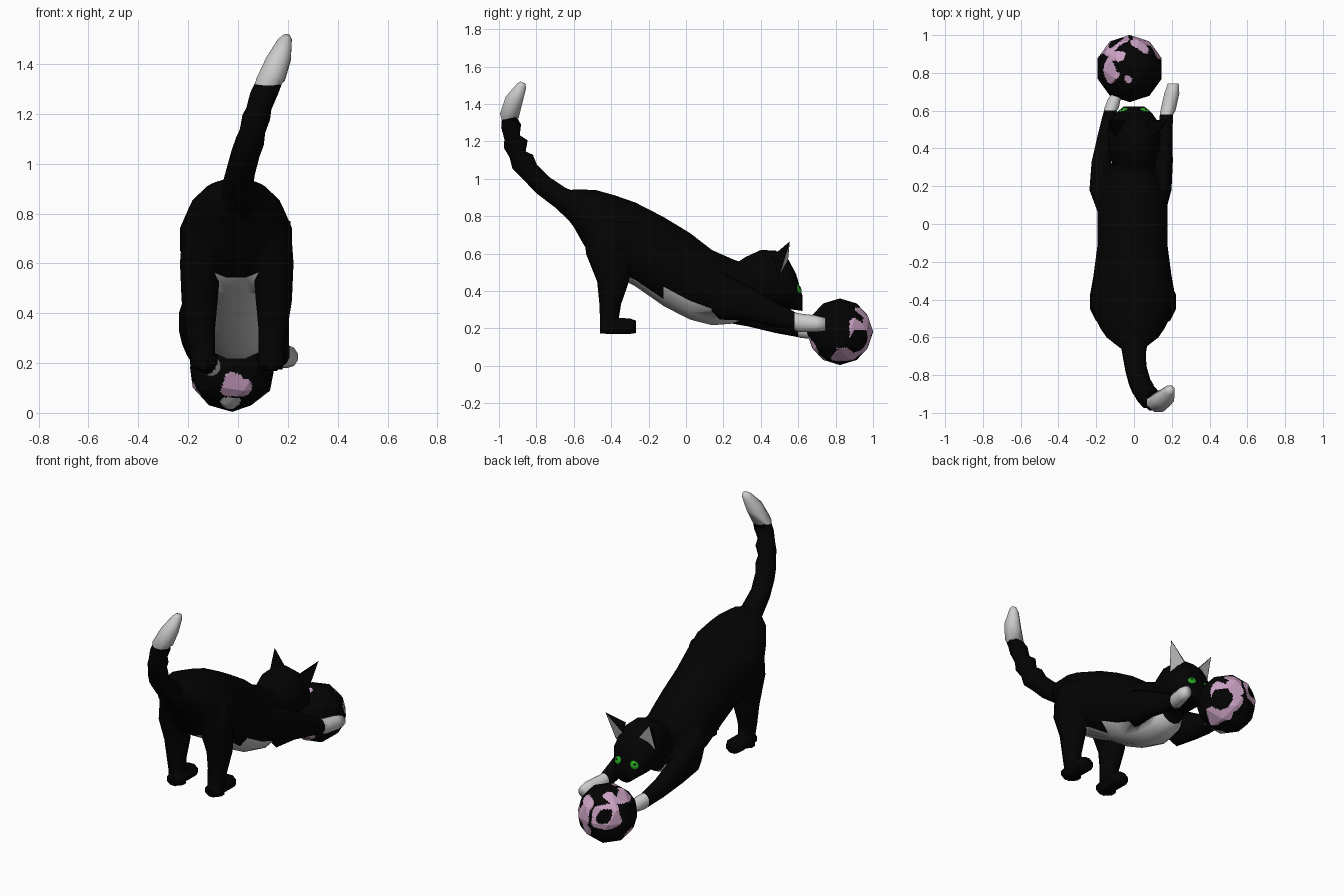
import bpy, bmesh, math
from mathutils import Vector

if "Cube" in bpy.data.objects:
    bpy.data.objects.remove(bpy.data.objects["Cube"])


def material(name, rgb):
    m = bpy.data.materials.new(name)
    m.diffuse_color = (*rgb, 1)
    m.use_nodes = True
    m.node_tree.nodes["Principled BSDF"].inputs["Base Color"].default_value = m.diffuse_color
    return m


BLACK = material("black fur", (0.001, 0.001, 0.001))
WHITE = material("white fur", (0.6, 0.6, 0.6))
GREEN = material("green eye", (0.02, 0.38, 0.015))
PINK = material("pink yarn", (0.6, 0.36, 0.55))


def finish(bm, name, mats, smooth=True):
    bmesh.ops.recalc_face_normals(bm, faces=bm.faces)
    for f in bm.faces:
        f.smooth = smooth
    me = bpy.data.meshes.new(name)
    bm.to_mesh(me)
    bm.free()
    for m in mats:
        me.materials.append(m)
    ob = bpy.data.objects.new(name, me)
    bpy.context.collection.objects.link(ob)
    return ob


def loft(name, rings, sides=10, axis=None, white_from=None, rule=None):
    """Skin rings (x, y, z, half width, half height) and cap both ends."""
    bm = bmesh.new()
    loops = []
    side = Vector((1, 0, 0))
    for i, (x, y, z, a, b) in enumerate(rings):
        p = Vector(rings[max(i - 1, 0)][:3])
        q = Vector(rings[min(i + 1, len(rings) - 1)][:3])
        t = Vector(axis) if axis else q - p
        up = side.cross(t).normalized()
        loop = []
        for k in range(sides):
            ang = 2 * math.pi * (k + 0.5) / sides
            loop.append(bm.verts.new(Vector((x, y, z)) + side * a * math.cos(ang) + up * b * math.sin(ang)))
        loops.append(loop)
    for i in range(len(loops) - 1):
        for k in range(sides):
            j = (k + 1) % sides
            f = bm.faces.new((loops[i][k], loops[i][j], loops[i + 1][j], loops[i + 1][k]))
            f.material_index = int(white_from is not None and i >= white_from)
    bm.faces.new(loops[0])
    bm.faces.new(loops[-1]).material_index = int(white_from is not None)
    if rule:
        bmesh.ops.recalc_face_normals(bm, faces=bm.faces)
        bm.normal_update()
        for f in bm.faces:
            f.material_index = int(rule(f.calc_center_median(), f.normal))
    return finish(bm, name, [BLACK, WHITE])


# Body: stations along y as (y, bottom, top, half width), belly widening forward
stations = [(-.66, .82, .93, .062), (-.60, .74, .945, .14), (-.55, .65, .945, .175), (-.48, .54, .943, .21),
            (-.38, .48, .915, .23), (-.27, .42, .877, .21), (-.12, .315, .80, .19),
            (.02, .243, .715, .19), (.14, .213, .622, .188), (.25, .222, .573, .155), (.34, .26, .54, .10)]
body = loft("cat_body", [(-.008, y, (b + t) / 2, w, (t - b) / 2) for y, b, t, w in stations],
            sides=16, axis=(0, 1, 0),
            rule=lambda c, n: n.z < -.3 and abs(c.x + .008) < .12 + .13 * (c.y + .3) and -.45 < c.y < .3)
limbs = []

# Tail with ragged fur on its inner side and a white tip
limbs.append(loft("tail", [(0, -.58, .845, .085, .09), (0, -.67, .898, .068, .064), (.01, -.765, .965, .06, .06),
                           (.03, -.838, 1.04, .06, .058), (.048, -.873, 1.09, .06, .072), (.058, -.90, 1.13, .055, .05),
                           (.073, -.91, 1.185, .06, .072), (.084, -.93, 1.222, .054, .046),
                           (.105, -.935, 1.282, .06, .058), (.122, -.945, 1.322, .058, .044),
                           (.13, -.945, 1.335, .062, .055), (.163, -.92, 1.42, .053, .052),
                           (.188, -.88, 1.495, .03, .03), (.195, -.872, 1.515, .014, .015)],
                  sides=8, white_from=9))

# Hind legs and feet
for s, label in ((-1, "left"), (1, "right")):
    limbs.append(loft("hind_leg_" + label,
                      [(s * x - .005, y, z, a, b) for x, y, z, a, b in
                       [(.13, -.40, .77, .09, .145), (.146, -.412, .60, .086, .123), (.149, -.39, .45, .076, .085),
                        (.145, -.405, .33, .06, .058), (.137, -.41, .25, .053, .05), (.135, -.41, .175, .052, .05)]],
                      sides=10, axis=(0, 0, 1)))
    limbs.append(loft("hind_foot_" + label,
                      [(s * .135 - .002, y, z, a, b) for y, z, a, b in
                       [(-.46, .206, .047, .036), (-.38, .212, .058, .047), (-.30, .212, .06, .045),
                        (-.268, .208, .044, .036)]],
                      sides=8, axis=(0, 1, 0)))

# Front legs reaching for the ball, with white paws
limbs.append(loft("front_leg_right",
                  [(.125, .065, .45, .045, .075), (.145, .18, .375, .056, .128), (.158, .33, .335, .05, .094),
                   (.165, .48, .275, .04, .067), (.172, .58, .238, .037, .05), (.18, .60, .23, .042, .05),
                   (.20, .69, .225, .042, .045), (.208, .745, .222, .03, .035)],
                  sides=10, axis=(0, 1, 0), white_from=4))
limbs.append(loft("front_leg_left",
                  [(-.15, .065, .45, .045, .075), (-.178, .18, .365, .061, .128), (-.172, .33, .305, .055, .094),
                   (-.148, .48, .24, .044, .065), (-.125, .60, .20, .036, .047), (-.118, .615, .195, .04, .047),
                   (-.105, .66, .188, .036, .042), (-.095, .69, .185, .024, .03)],
                  sides=10, axis=(0, 1, 0), white_from=4))

# Head
head = [(.25, .46, .065, .075), (.315, .46, .115, .12), (.40, .463, .141, .156), (.48, .46, .143, .156),
        (.548, .435, .126, .132), (.588, .395, .097, .097), (.622, .335, .056, .042)]
limbs.append(loft("head", [(0, y, z, a, b) for y, z, a, b in head], sides=14, axis=(0, 1, 0)))

# Merge the limbs into one skin so nothing stays hidden inside the body
bpy.context.view_layer.objects.active = body
for limb in limbs:
    mod = body.modifiers.new("merge", 'BOOLEAN')
    mod.operation = 'UNION'
    mod.solver = 'EXACT'
    mod.object = limb
    bpy.ops.object.modifier_apply(modifier=mod.name)
    bpy.data.objects.remove(limb)


# Ears: four-cornered wedges whose front face has a pale inset; the right one splays out
def ear(name, s, splay):
    bm = bmesh.new()
    inner, outer, tip, back = [bm.verts.new((s * x, y, z)) for x, y, z in
                               [(.042 + splay * .4, .545, .562), (.138 + splay * .1, .498, .48),
                                (.13 + splay, .555, .665), (.092 + splay * .2, .46, .585)]]
    front = bm.faces.new((inner, outer, tip))
    for tri in ((outer, tip, back), (inner, tip, back), (inner, outer, back)):
        bm.faces.new(tri)
    bmesh.ops.recalc_face_normals(bm, faces=bm.faces)
    bmesh.ops.inset_individual(bm, faces=[front], thickness=.008)
    front.material_index = 1
    finish(bm, name, [BLACK, WHITE], smooth=False)


# Eyes: flattened beads lying on the face, with pupils
def bead(name, pos, direction, radius, depth, mat):
    bm = bmesh.new()
    bmesh.ops.create_uvsphere(bm, u_segments=12, v_segments=6, radius=1)
    ob = finish(bm, name, [mat])
    ob.location = pos
    ob.scale = (radius, radius, depth)
    ob.rotation_euler = Vector(direction).to_track_quat('Z', 'Y').to_euler()


for s, label, splay in ((-1, "left", 0), (1, "right", .05)):
    ear("ear_" + label, s, splay)
    d = Vector((s * .45, .8, .4)).normalized()
    p = Vector((s * .058, .597, .412))
    bead("eye_" + label, p, d, .03, .014, GREEN)
    bead("pupil_" + label, p + d * .012, d, .007, .004, BLACK)

# Ball: faceted sphere, each facet subdivided flat so the patches can curve
blobs = [(-.58, -.25, .78, .26), (-.62, .05, .78, .26), (-.42, .38, .82, .22),
         (.35, .75, .58, .30), (.33, .93, .10, .27), (.45, .88, .30, .30), (0, -.35, .93, .13),
         (.60, .10, -.80, .32), (.40, .50, -.76, .25),
         (.30, -.85, -.42, .2), (.05, -.90, -.42, .34), (-.85, .0, -.5, .25)]
bands = [(-.48, .80, .28, .28, .50), (.72, .62, -.30, .42, .68)]
bm = bmesh.new()
bmesh.ops.create_icosphere(bm, subdivisions=2, radius=.178)
bmesh.ops.subdivide_edges(bm, edges=bm.edges[:], cuts=9, use_grid_fill=True)
for f in bm.faces:
    c = f.calc_center_median().normalized()
    wob = .05 * math.sin(9 * c.x + 7 * c.z) + .04 * math.sin(11 * c.y)
    pink = any((c - Vector(b[:3]).normalized()).length + wob < b[3] for b in blobs)
    for b in bands:
        dist = (c - Vector(b[:3]).normalized()).length + wob
        pink |= b[3] < dist < b[4] and (c.y > .3 or c.z < -.5)
    f.material_index = 1 if pink else 0
    if (c - Vector((0, -.5, -.87)).normalized()).length + wob < .25:
        f.material_index = 2
ball = finish(bm, "ball", [BLACK, PINK, WHITE], smooth=False)
ball.location = (-.023, .823, .182)
